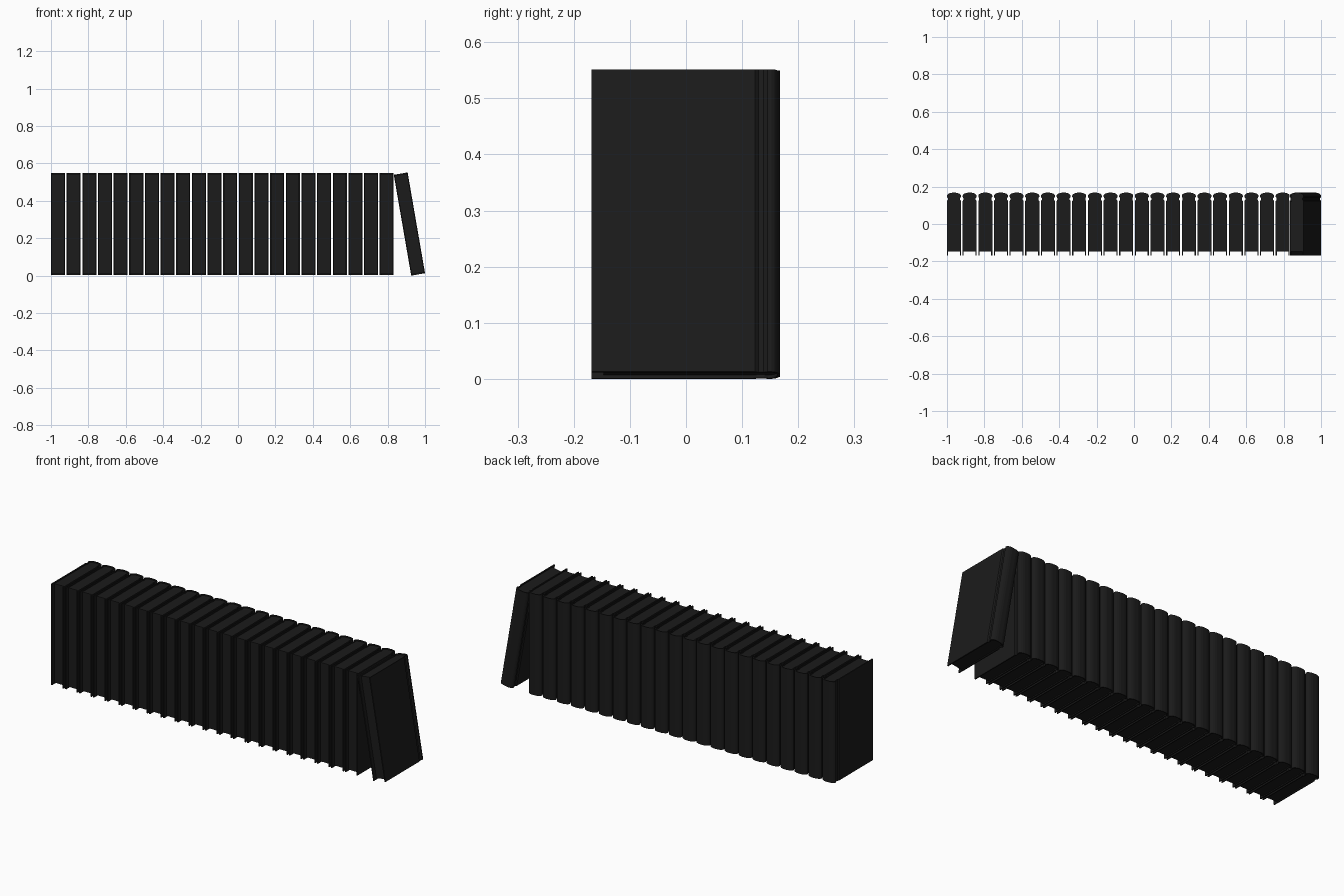
import bpy, bmesh, math
from mathutils import Matrix

if "Cube" in bpy.data.objects:
    bpy.data.objects.remove(bpy.data.objects["Cube"])

W, H, T = 0.0375, 0.547, 0.006      # half width, height, board thickness
COUNT, PITCH = 22, 0.0837

mat = bpy.data.materials.new("black_cloth")
mat.diffuse_color = (0.011, 0.011, 0.011, 1)
mat.use_nodes = True
mat.node_tree.nodes["Principled BSDF"].inputs["Base Color"].default_value = mat.diffuse_color


def prism(bm, pts, z0, z1):
    """Extrude a closed xy outline from z0 to z1."""
    bottom = bm.faces.new([bm.verts.new((x, y, z0)) for x, y in pts])
    ext = bmesh.ops.extrude_face_region(bm, geom=[bottom])
    for g in ext["geom"]:
        if isinstance(g, bmesh.types.BMVert):
            g.co.z = z1


def finish(bm, name):
    bmesh.ops.recalc_face_normals(bm, faces=bm.faces)
    me = bpy.data.meshes.new(name)
    bm.to_mesh(me)
    bm.free()
    me.materials.append(mat)
    return me


def mirrored(half):
    """Right-hand half outline -> full open outline, right to left."""
    return half + [(-x, y) for x, y in reversed(half)]


def spine_arc(w, y, rise, n=5):
    return [(w * math.cos(a), y + rise * math.sin(a))
            for a in [math.pi / 2 * (i + 0.3) / (n + 0.3) for i in range(n)]]


# case: two boards, hinge grooves and a rounded spine
outer = mirrored([(W, -0.168), (W, 0.123), (W - 0.005, 0.129), (W - 0.005, 0.138),
                  (W, 0.145), (W, 0.151)] + spine_arc(W, 0.151, 0.017))
inner = mirrored([(W - T, -0.168), (W - T, 0.119), (W - 0.009, 0.127),
                  (W - 0.009, 0.139), (W - T, 0.147)] + spine_arc(W - T, 0.147, 0.016))
bm = bmesh.new()
prism(bm, outer + inner[::-1], 0, H)
case_mesh = finish(bm, "book_case")

# page block, slightly inset, with a rounded back
bm = bmesh.new()
p = W - T
prism(bm, mirrored([(p, -0.147), (p, 0.12), (p - 0.003, 0.128), (p - 0.003, 0.139),
                    (p, 0.147)] + spine_arc(p, 0.147, 0.016)), 0.006, H - 0.006)
page_mesh = finish(bm, "book_pages")


def book(i, m):
    for name, me in (("case", case_mesh), ("pages", page_mesh)):
        ob = bpy.data.objects.new(f"book_{name}_{i:02d}", me)
        bpy.context.collection.objects.link(ob)
        ob.matrix_world = m


# row of upright books
for i in range(COUNT):
    book(i, Matrix.Translation((-1 + W + i * PITCH, 0, 0.003)))

# last book leaning against the row
a = math.radians(9.8)
book(COUNT, Matrix.Translation((1 - W * math.cos(a), 0, W * math.sin(a)))
     @ Matrix.Rotation(-a, 4, 'Y'))
